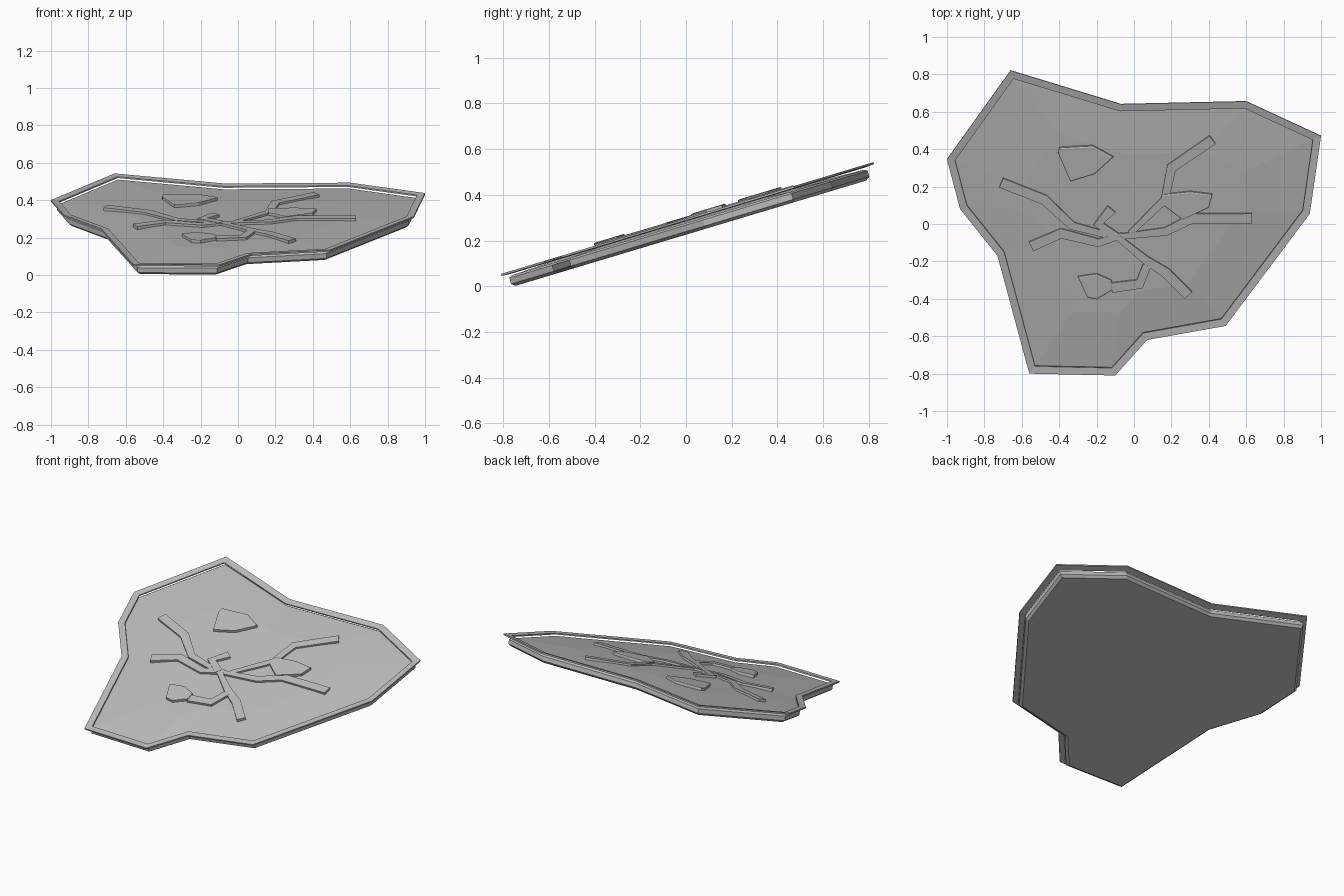
import bpy, bmesh, math
from mathutils import Vector, Matrix

if "Cube" in bpy.data.objects:
    bpy.data.objects.remove(bpy.data.objects["Cube"], do_unlink=True)

SLOPE = math.atan(0.30)
COS = math.cos(SLOPE)
TILT = Matrix.Translation((0, 0, 0.297)) @ Matrix.Rotation(SLOPE, 4, 'X')

grey = bpy.data.materials.new("stone_grey")
grey.use_nodes = True
grey.diffuse_color = (0.5, 0.5, 0.5, 1)
grey.node_tree.nodes["Principled BSDF"].inputs["Base Color"].default_value = (0.5, 0.5, 0.5, 1)


def flat(points):
    """Plan positions moved into the plane of the tilted slab."""
    return [Vector((x, y / COS)) for x, y in points]


def inset(poly, dist):
    """Mitred inward offset of a counter-clockwise outline."""
    out = []
    for i, p in enumerate(poly):
        a = (p - poly[i - 1]).normalized()
        b = (poly[(i + 1) % len(poly)] - p).normalized()
        na, nb = Vector((-a.y, a.x)), Vector((-b.y, b.x))
        out.append(p + (na + nb) * dist / (1 + na.dot(nb)))
    return out


def loft(name, rings, closed=False):
    """Skin a stack of (outline, height) rings; cap it or join it into a loop."""
    bm = bmesh.new()
    loops = [[bm.verts.new((p.x, p.y, h)) for p in poly] for poly, h in rings]
    pairs = list(zip(loops, loops[1:]))
    if closed:
        pairs.append((loops[-1], loops[0]))
    else:
        bm.faces.new(loops[0][::-1])
        bm.faces.new(loops[-1])
    for low, high in pairs:
        for i in range(len(low)):
            j = (i + 1) % len(low)
            bm.faces.new((low[i], low[j], high[j], high[i]))
    bmesh.ops.recalc_face_normals(bm, faces=bm.faces)
    bm.transform(TILT)
    mesh = bpy.data.meshes.new(name)
    bm.to_mesh(mesh)
    bm.free()
    mesh.materials.append(grey)
    obj = bpy.data.objects.new(name, mesh)
    bpy.context.collection.objects.link(obj)
    return obj


def ribbon(name, path, widths, height):
    """Thin raised strip along a bent path."""
    pts = flat(path)
    left, right = [], []
    for i, p in enumerate(pts):
        d = (pts[min(i + 1, len(pts) - 1)] - pts[max(i - 1, 0)]).normalized()
        side = Vector((-d.y, d.x)) * widths[i] / 2
        left.append(p + side)
        right.append(p - side)
    outline = right + left[::-1]
    loft(name, [(outline, -0.016), (outline, height)])


outline = flat([(-1, .345), (-.93, .08), (-.73, -.17), (-.56, -.80), (-.10, -.81), (.07, -.62),
                (.49, -.545), (.94, .055), (1, .47), (.60, .655), (-.07, .64), (-.66, .82)])

# Slab body with bevelled sides and a slightly domed top
top_edge = inset(outline, .042)
loft("slab_body", [(inset(outline, .046), -.068), (inset(outline, .03), -.055),
                   (inset(outline, .03), -.028), (top_edge, -.02),
                   ([p * .62 for p in top_edge], -.007)])

# Thin rim floating just over the slab edge, leaning inward
inner = inset(outline, .04)
loft("rim", [(outline, -.009), (outline, 0), (inner, -.004), (inner, -.012)], closed=True)

# Raised cracks spreading from the middle
cracks = [
    [(.42, .45), (.20, .30), (.165, .13), (-.02, -.05)],
    [(-.71, .22), (-.48, .13), (-.33, -.01), (-.10, -.07)],
    [(.63, .03), (.31, .03), (.17, -.04), (-.10, -.07)],
    [(-.55, -.12), (-.39, -.05), (-.19, -.10), (-.06, -.06)],
    [(.29, -.38), (.17, -.26), (.06, -.19), (-.10, -.06)],
    [(-.12, -.34), (.03, -.32), (.07, -.22)],
    [(-.12, .08), (-.19, 0), (-.09, -.07)],
]
for n, path in enumerate(cracks):
    ribbon(f"crack_{n + 1}", path, [.055, .055, .045, .03], .004 + n * .0006)

# Loose flat shards lying on top
shards = [
    [(-.40, .41), (-.405, .38), (-.34, .23), (-.21, .27), (-.11, .36), (-.22, .42)],
    [(.16, .16), (.16, .10), (.26, .025), (.40, .09), (.42, .16), (.30, .175)],
    [(-.30, -.28), (-.25, -.39), (-.20, -.40), (-.115, -.35), (-.12, -.30), (-.20, -.265)],
]
for n, points in enumerate(shards):
    shape = flat(points)
    loft(f"shard_{n + 1}", [(shape, -.016), (shape, .010), (inset(shape, .006), .013)])
